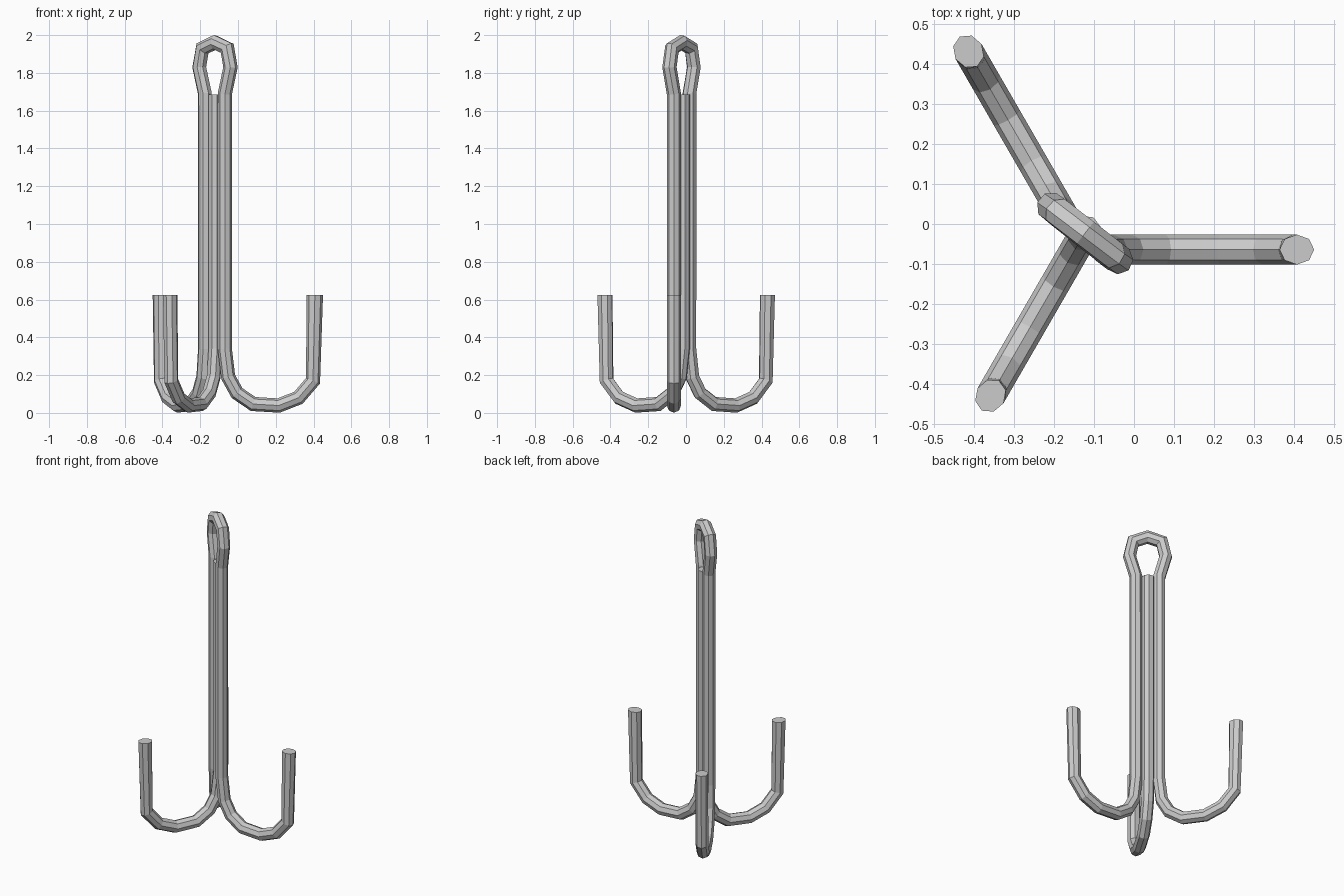
import bpy, bmesh
from math import sin, cos, pi, radians, atan2
from mathutils import Vector

if "Cube" in bpy.data.objects:
    bpy.data.objects.remove(bpy.data.objects["Cube"])

R, SIDES = 0.0375, 8
Z = Vector((0, 0, 1))

# Hook profile: (distance out from shank, height), tip first
HOOK = [(0.477, 0.625), (0.467, 0.17), (0.39, 0.08), (0.285, 0.039),
        (0.15, 0.047), (0.065, 0.105), (0.018, 0.19), (0, 0.34)]
# Eye profile: (distance from eye centre, height)
EYE = [(0.067, 1.69), (0.105, 1.83), (0.083, 1.93), (0, 1.9615),
       (-0.083, 1.93), (-0.105, 1.83), (-0.067, 1.69)]


def heading(deg):
    return Vector((cos(radians(deg)), sin(radians(deg)), 0))


def hook_path(base, deg):
    return [Vector((*base, z)) + heading(deg) * s for s, z in HOOK]


def sweep(name, path, start_side, end_side, ramp, tip_dirs):
    """Mitred eight-sided wire along a path; small twist inside the ramp indices."""
    n = len(path)
    seg = [(path[i + 1] - path[i]).normalized() for i in range(n - 1)]
    tan, bend, stretch = [], [], []
    for i in range(n):
        a, b = seg[max(i - 1, 0)], seg[min(i, n - 2)]
        t = (a + b).normalized()
        tan.append(t)
        bend.append((b - a).normalized())
        stretch.append(1 / max(t.dot(a), 0.5) - 1)
    # carry the side vector along the path
    side = [(start_side - tan[0] * start_side.dot(tan[0])).normalized()]
    for i in range(1, n):
        side.append(tan[i - 1].rotation_difference(tan[i]) @ side[-1])
    # align the octagon with the far hook
    e = atan2(end_side.dot(tan[-1].cross(side[-1])), end_side.dot(side[-1]))
    e = (e + pi / 8) % (pi / 4) - pi / 8
    bm = bmesh.new()
    rings = []
    for i, p in enumerate(path):
        k = min(max((i - ramp[0]) / (ramp[1] - ramp[0]), 0), 1) * e
        u, v = side[i], tan[i].cross(side[i])
        ring = []
        for j in range(SIDES):
            a = 2 * pi * j / SIDES + k
            off = (u * cos(a) + v * sin(a)) * R
            off += bend[i] * off.dot(bend[i]) * stretch[i]
            if i in tip_dirs:  # hook tips are a little wider and cut level
                off += tip_dirs[i] * off.dot(tip_dirs[i]) * 0.15
                off.z = 0
            ring.append(bm.verts.new(p + off))
        rings.append(ring)
    for r0, r1 in zip(rings, rings[1:]):
        for j in range(SIDES):
            m = (j + 1) % SIDES
            bm.faces.new((r0[j], r0[m], r1[m], r1[j]))
    bm.faces.new(rings[0])
    bm.faces.new(rings[-1])
    bmesh.ops.recalc_face_normals(bm, faces=bm.faces)
    me = bpy.data.meshes.new(name)
    bm.to_mesh(me)
    bm.free()
    bpy.context.collection.objects.link(bpy.data.objects.new(name, me))


# One bent wire forms two hooks and the eye
A, B = (-0.07, -0.064), (-0.175, 0.018)
across = (Vector((*A, 0)) - Vector((*B, 0))).normalized()
mid = (Vector((*A, 0)) + Vector((*B, 0))) / 2
eye = [mid + across * s + Z * z for s, z in EYE]
path = hook_path(A, 0) + eye + hook_path(B, 120)[::-1]
h = len(HOOK)
sweep("double_hook_with_eye", path, heading(90), heading(210),
      (h, h + len(EYE) - 1), {0: heading(0), len(path) - 1: heading(120)})

# Third hook with a straight shank, set between the other two
path = hook_path((-0.12, -0.016), 240) + [Vector((-0.12, -0.016, 1.685))]
sweep("third_hook", path, heading(330), heading(330), (0, 1), {0: heading(240)})
